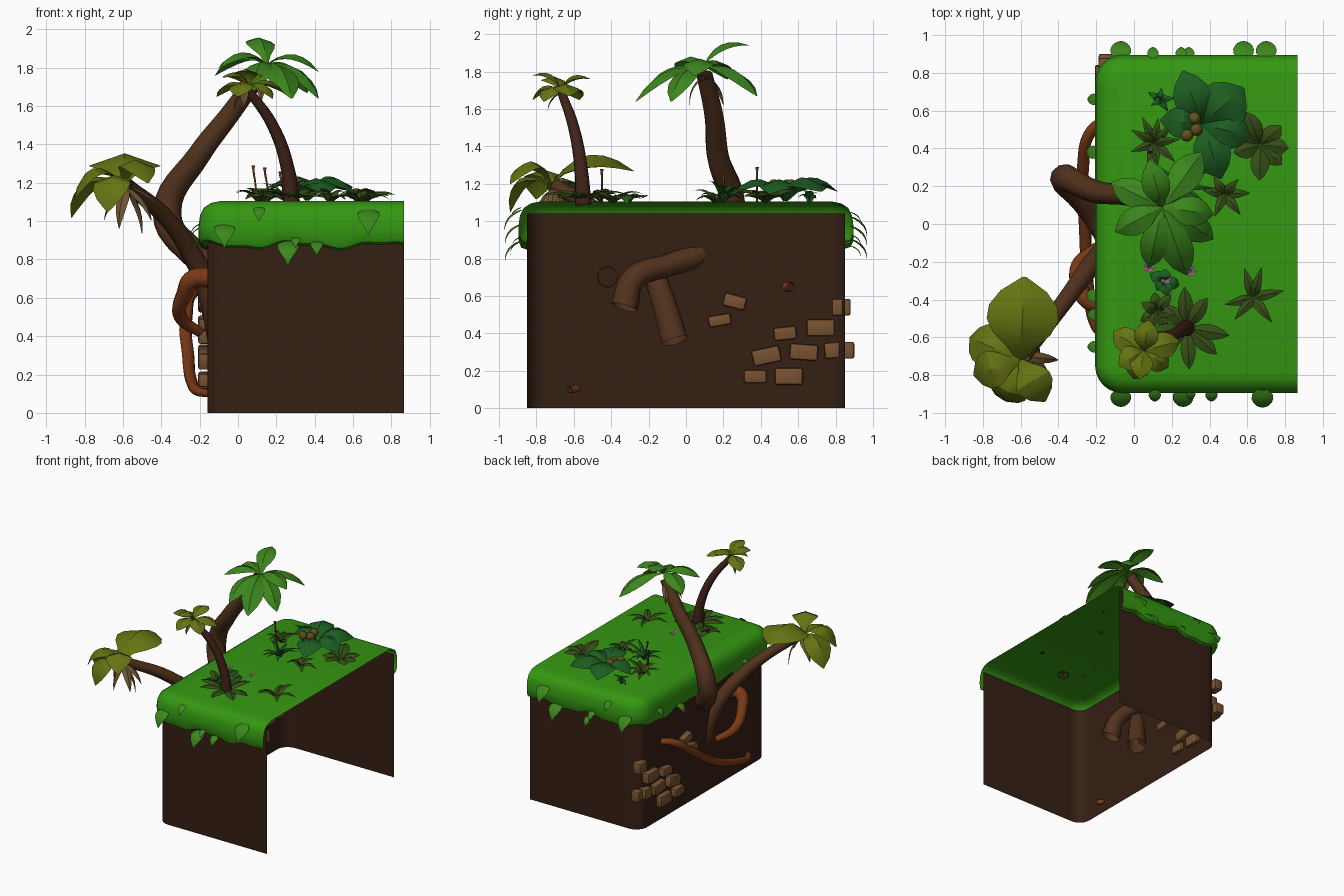
import bpy, bmesh, math, random
from mathutils import Vector as V, Matrix

if "Cube" in bpy.data.objects:
    bpy.data.objects.remove(bpy.data.objects["Cube"])
random.seed(4)
Z = V((0, 0, 1))

def mat(name, r, g, b):
    m = bpy.data.materials.new(name)
    m.diffuse_color = (r, g, b, 1)
    m.use_nodes = True
    m.node_tree.nodes["Principled BSDF"].inputs["Base Color"].default_value = m.diffuse_color
    return m

GRASS = mat("grass", .035, .31, .006)
DIRT = mat("dirt", .036, .014, .007)
LEAF = mat("leaf", .045, .24, .012)
DARK = mat("dark_leaf", .012, .11, .015)
OLIVE = mat("olive_leaf", .13, .17, .006)
SHADE = mat("shade_leaf", .035, .075, .008)
DEAD = mat("dry_leaf", .15, .09, .03)
BARK = mat("bark", .085, .032, .012)
BARK2 = mat("dark_bark", .05, .016, .009)
ROOT = mat("root", .2, .042, .008)
STONE = mat("stone", .19, .085, .03)
NUT = mat("nut", .12, .08, .012)
PINK = mat("blossom", .55, .2, .4)

def finish(name, bm, m, angle=40):
    me = bpy.data.meshes.new(name)
    bm.to_mesh(me)
    bm.free()
    ob = bpy.data.objects.new(name, me)
    bpy.context.collection.objects.link(ob)
    me.materials.append(m)
    bpy.context.view_layer.objects.active = ob
    ob.select_set(True)
    bpy.ops.object.shade_smooth_by_angle(angle=math.radians(angle))
    ob.select_set(False)
    return ob

# U-shaped outline of the block (open on the right) as (point, outward normal)
def outline(r=.1, step=30):
    L, X, Y = -.16, .865, .85
    out = [(V((X + (L + r - X) * i / step, -Y)), V((0, -1))) for i in range(step)]
    for cy, a0 in ((-Y + r, 270), (Y - r, 180)):
        for i in range(7):
            a = math.radians(a0 - 15 * i)
            n = V((math.cos(a), math.sin(a)))
            out.append((V((L + r, cy)) + n * r, n))
        if cy < 0:
            out += [(V((L, (-Y + r) + 2 * (Y - r) * i / 40)), V((-1, 0))) for i in range(1, 40)]
    out += [(V((L + r + (X - L - r) * i / step, Y)), V((0, 1))) for i in range(1, step + 1)]
    return out

def skirt(name, profile, m, wave=0, cap=False):
    bm = bmesh.new()
    rows = []
    for i, (p, n) in enumerate(outline()):
        w = wave * (math.sin(i * .42) + .5 * math.sin(i * .95 + 1))
        rows.append([bm.verts.new((*(p + n * o), z + (w if z < .95 else 0))) for o, z in profile])
    for a, b in zip(rows, rows[1:]):
        for k in range(len(profile) - 1):
            bm.faces.new((a[k], a[k + 1], b[k + 1], b[k]))
    if cap:
        bm.faces.new([r[0] for r in rows])
    return finish(name, bm, m)

skirt("dirt_walls", [(0, 1.04), (0, 0)], DIRT)
skirt("grass_cap", [(-.07, 1.105), (-.02, 1.095), (.018, 1.07), (.038, 1.03), (.046, .97),
                    (.044, .91), (.03, .88), (0, .87)], GRASS, .015, True)

# Trunks and roots: smooth tapered tubes
def tube(name, pts, radii, m):
    cu = bpy.data.curves.new(name, 'CURVE')
    cu.dimensions, cu.bevel_depth, cu.bevel_resolution, cu.resolution_u = '3D', 1, 3, 6
    cu.use_fill_caps = False
    s = cu.splines.new('BEZIER')
    s.bezier_points.add(len(pts) - 1)
    for b, p, r in zip(s.bezier_points, pts, radii):
        b.co, b.radius = p, r
        b.handle_left_type = b.handle_right_type = 'AUTO'
    ob = bpy.data.objects.new(name + "_path", cu)
    bpy.context.collection.objects.link(ob)
    me = bpy.data.meshes.new_from_object(ob.evaluated_get(bpy.context.evaluated_depsgraph_get()))
    bm = bmesh.new()
    bm.from_mesh(me)
    bpy.data.objects.remove(ob)
    finish(name, bm, m, 60).data.materials.clear()
    bpy.data.objects[name].data.materials.append(m)

tube("tall_palm_trunk", [(-.03, -.33, .54), (-.06, -.28, .69), (-.14, -.08, .77), (-.24, .1, .84), (-.37, .24, 1.04),
     (-.2, .17, 1.35), (-.04, .15, 1.56), (.12, .1, 1.78)], [.075, .065, .06, .075, .075, .06, .052, .045], BARK)
tube("leaning_palm_trunk", [(-.08, -.06, .36), (-.14, -.13, .6), (-.21, -.2, .77), (-.36, -.4, 1.0),
     (-.58, -.7, 1.19)], [.075, .065, .055, .046, .036], BARK)
tube("small_palm_trunk", [(.28, -.55, 1.09), (.26, -.56, 1.27), (.18, -.6, 1.5), (.04, -.67, 1.7)],
     [.045, .036, .03, .022], BARK2)
tube("long_root", [(-.13, .56, .65), (-.22, .5, .64), (-.27, .3, .5), (-.26, 0, .3), (-.24, -.35, .16),
     (-.2, -.55, .11), (-.13, -.62, .1)], [.025, .03, .033, .033, .03, .025, .018], ROOT)
tube("arched_root", [(-.12, -.42, .7), (-.23, -.41, .7), (-.28, -.35, .62), (-.3, -.22, .5), (-.2, -.12, .42)],
     [.055, .05, .042, .035, .025], ROOT)

# Folded leaf sheet from base to tip
BROAD = (.1, .4, .8, 1, .95, .65, .05)
BLADE = (.5, .8, 1, .9, .7, .4, .03)
HEART = (.5, .95, 1, .85, .6, .3, .02)

def leaf(bm, base, tip, width, arch=.05, shape=BROAD, fold=.35):
    base, d = V(base), V(tip) - V(base)
    side = d.cross(Z).normalized()
    up = side.cross(d).normalized()
    rows = []
    for i, s in enumerate(shape):
        t, w = i / 6, s * width / 2
        p = base + d * t + up * arch * 4 * t * (1 - t)
        rows.append([bm.verts.new(q) for q in (p - side * w - up * w * fold, p, p + side * w - up * w * fold)])
    for a, b in zip(rows, rows[1:]):
        for k in (0, 1):
            bm.faces.new((a[k], a[k + 1], b[k + 1], b[k]))

def crown(name, c, tips, m, arch=.06, shape=BROAD, fold=.35):
    bm = bmesh.new()
    for x, y, z, w in tips:
        leaf(bm, c, (x, y, z), w, arch, shape, fold)
    finish(name, bm, m, 30)

# Palm crowns, with dry leaves hanging underneath
crown("tall_palm_leaves", (.15, .09, 1.82), [(.36, .38, 1.67, .17), (.08, .34, 1.94, .15), (.42, .05, 1.78, .16),
      (.28, -.27, 1.64, .17), (.08, -.23, 1.68, .15), (-.1, -.04, 1.8, .15), (-.12, .22, 1.76, .15),
      (.42, -.08, 1.64, .15)], LEAF, .07)
crown("tall_palm_dry_leaves", (.12, .1, 1.78), [(-.03, .1, 1.66, .06), (.05, .2, 1.62, .06), (.12, .02, 1.62, .06)],
      DEAD, .03, BLADE)
crown("leaning_palm_leaves", (-.6, -.72, 1.2), [(-.58, -.28, 1.27, .38), (-.87, -.6, 1.02, .22), (-.85, -.8, 1.12, .2),
      (-.47, -.94, 1.2, .2), (-.68, -.94, 1.05, .2)], OLIVE, .12)
crown("leaning_palm_dry_leaves", (-.58, -.7, 1.18), [(-.5, -.66, .93, .07), (-.62, -.78, .96, .07), (-.45, -.8, 1.0, .07),
      (-.7, -.66, 1.0, .07), (-.4, -.72, 1.05, .06)], DEAD, .03, BLADE)
crown("small_palm_leaves", (.05, -.67, 1.7), [(-.11, -.57, 1.65, .13), (.24, -.62, 1.67, .14), (0, -.82, 1.65, .13),
      (.18, -.76, 1.64, .12), (.08, -.51, 1.76, .13), (-.08, -.75, 1.75, .14), (.03, -.82, 1.78, .12)], OLIVE, .05)
crown("small_palm_dry_leaves", (.04, -.67, 1.69), [(-.02, -.63, 1.58, .04), (.03, -.74, 1.59, .04)], DEAD, .02, BLADE)

# Broad ground plant with nuts
crown("broad_plant", (.36, .53, 1.11), [(.26, .81, 1.16, .2), (.58, .72, 1.16, .27), (.46, .24, 1.14, .2),
      (.14, .55, 1.14, .17), (.62, .46, 1.14, .2)], DARK, .1)
for i, (x, y) in enumerate(((.27, .53), (.32, .56), (.33, .5), (.28, .47))):
    bm = bmesh.new()
    bmesh.ops.create_uvsphere(bm, u_segments=12, v_segments=8, radius=.034,
                              matrix=Matrix.Translation((x, y, 1.18 + .01 * (i % 2))))
    finish(f"nut_{i}", bm, NUT)

# Small rosettes on the grass: x, y, radius, height, leaf count, leaf width, material
for i, (x, y, r, h, n, w, m) in enumerate((
        (.67, .42, .19, .06, 7, .1, SHADE), (.14, .66, .08, .05, 5, .045, DARK), (.11, .43, .15, .09, 9, .05, SHADE),
        (.48, .16, .13, .05, 6, .055, SHADE), (.25, .2, .17, .09, 11, .035, DARK), (.12, -.46, .11, .06, 7, .06, SHADE),
        (.28, -.55, .22, .05, 8, .08, SHADE), (.63, -.39, .16, .05, 6, .055, SHADE), (.16, -.3, .08, .03, 5, .07, DARK))):
    tips = []
    for k in range(n):
        a = math.tau * (k + random.uniform(-.25, .25)) / n
        q = r * random.uniform(.75, 1.05)
        tips.append((x + q * math.cos(a), y + q * math.sin(a), 1.1 + h * random.uniform(.2, 1.3), w))
    crown(f"ground_plant_{i}", (x, y, 1.1), tips, m, .035, BLADE if w < .06 else BROAD)

# Flower stalks and blossoms
for i, (x, y, z) in enumerate(((.08, .38, 1.29), (.22, .2, 1.26), (.14, -.45, 1.28))):
    tube(f"stalk_{i}", [(x + .02, y, 1.1), (x + .01, y, 1.2), (x, y, z - .02), (x, y, z)], [.005, .005, .006, .01], ROOT)
for i, (x, y) in enumerate(((.08, -.23), (.17, -.29), (.3, -.25))):
    crown(f"blossom_{i}", (x, y, 1.125), [(x + .028 * math.cos(a), y + .028 * math.sin(a), 1.14, .025)
          for a in (0, 1.26, 2.51, 3.77, 5.03)], PINK, .004)

# Leaves hanging over the grass rim: position along edge, z of tip, size
def hanging(name, rim, items):
    bm = bmesh.new()
    for s, z, k in items:
        p, n = rim(s)
        leaf(bm, p + n * .03 + Z * (z + k * 1.15), p + n * (.05 + k * .62) + Z * z, k, k * .3, HEART, .2)
    finish(name, bm, LEAF, 30)

hanging("front_rim_leaves", lambda s: (V((s, -.85, 0)), V((0, -1, 0))),
        [(-.07, .86, .11), (.11, 1.0, .065), (.26, .77, .11), (.3, .86, .05), (.41, .82, .065), (.68, .93, .115)])
hanging("back_rim_leaves", lambda s: (V((s, .85, 0)), V((0, 1, 0))),
        [(-.07, .85, .11), (.1, .98, .06), (.25, .86, .06), (.29, .8, .06), (.58, .78, .11), (.7, .9, .11)])
hanging("left_rim_leaves", lambda s: (V((-.16, s, 0)), V((-1, 0, 0))),
        [(.66, .92, .06), (.38, .84, .07), (-.38, .82, .07), (-.48, .9, .06), (-.65, .85, .06)])

# Bricks set in the left wall: y, z, width, height, tilt
for i, (y, z, w, h, t) in enumerate((
        (.26, .57, .12, .07, -15), (.18, .47, .12, .06, 10), (.83, .54, .1, .09, 0), (.53, .4, .12, .07, 6),
        (.72, .43, .15, .09, 0), (.43, .28, .15, .085, 12), (.63, .3, .15, .085, -4), (.79, .31, .1, .085, 5),
        (.87, .31, .06, .09, 0), (.37, .17, .12, .07, 0), (.55, .17, .15, .09, 0))):
    bm = bmesh.new()
    x = -.17 if y < .8 else -.15
    bmesh.ops.create_cube(bm, size=1, matrix=Matrix.Translation((x, y, z)) @ Matrix.Rotation(math.radians(t), 4, 'X')
                          @ Matrix.Diagonal((.075, w, h, 1)))
    bmesh.ops.bevel(bm, geom=bm.edges[:], offset=.012, segments=2, affect='EDGES', profile=.5)
    finish(f"brick_{i}", bm, STONE)
